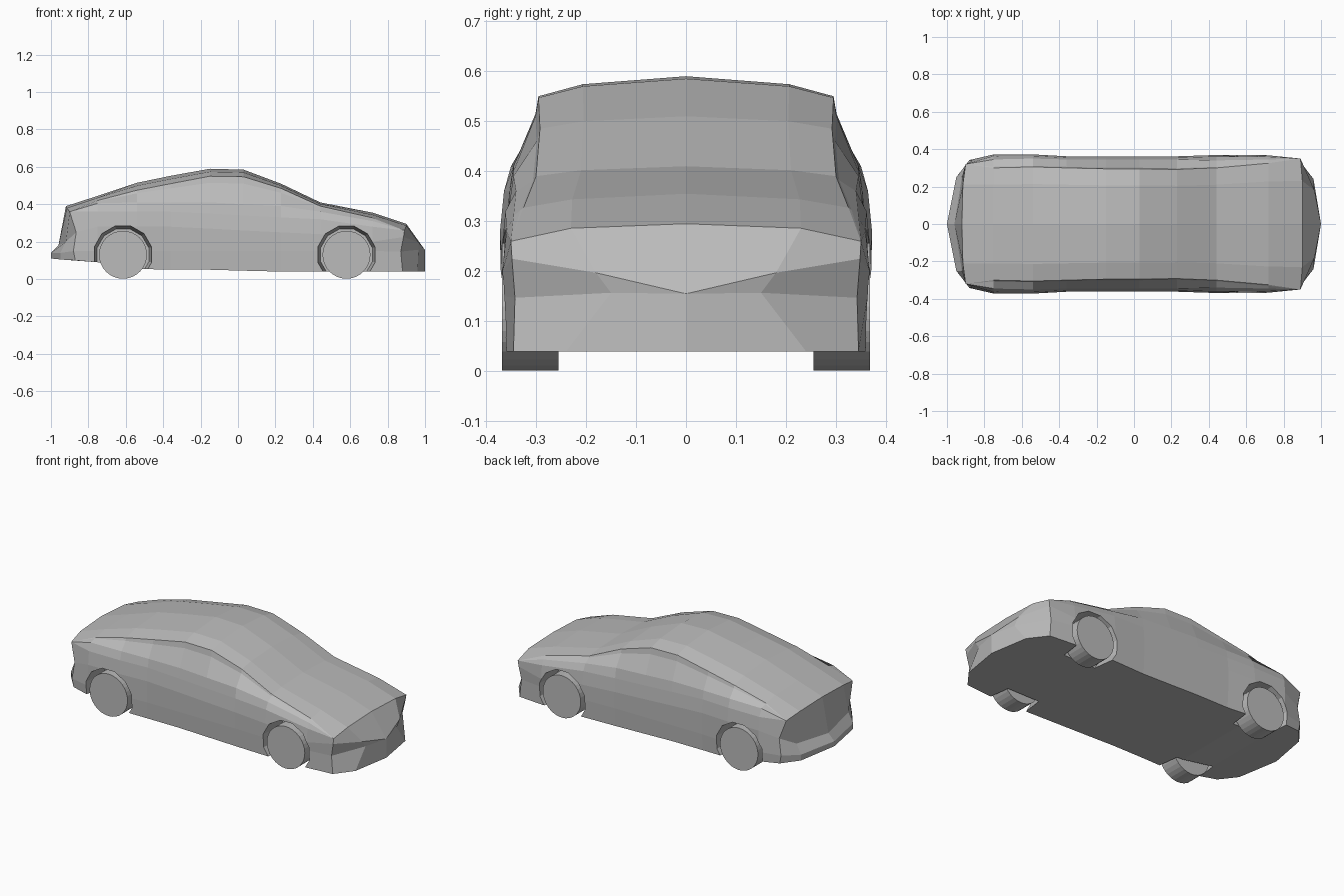
import bpy
import bmesh
from math import radians
from mathutils import Matrix, Vector

cube = bpy.data.objects.get("Cube")
if cube:
    bpy.data.objects.remove(cube)

grey = bpy.data.materials.new("plain grey")
grey.use_nodes = True
grey.diffuse_color = (0.5, 0.5, 0.5, 1)
grey.node_tree.nodes["Principled BSDF"].inputs["Base Color"].default_value = (0.5, 0.5, 0.5, 1)


def make_object(name, bm):
    bmesh.ops.recalc_face_normals(bm, faces=bm.faces[:])
    mesh = bpy.data.meshes.new(name)
    bm.to_mesh(mesh)
    bm.free()
    mesh.materials.append(grey)
    obj = bpy.data.objects.new(name, mesh)
    bpy.context.collection.objects.link(obj)
    return obj


def drum(name, x, side, inner, outer, r_in, r_out, segments, spin=0):
    """Round part lying along y, from distance inner to outer on one side."""
    place = (Matrix.Translation((x, side * (inner + outer) / 2, 0.13))
             @ Matrix.Rotation(radians(-90 * side), 4, 'X')
             @ Matrix.Rotation(radians(spin), 4, 'Z'))
    bm = bmesh.new()
    bmesh.ops.create_cone(bm, cap_ends=True, segments=segments, radius1=r_in,
                          radius2=r_out, depth=outer - inner, matrix=place)
    return make_object(name, bm)


def section(x, floor, width, shoulder, belt_y, belt_z, edge_y, edge_z, top):
    """Half cross-section from the floor centre up to the roof centre."""
    outline = [(0, floor), (0.24, floor), (width - 0.006, floor), (width, 0.15),
               (width + 0.002, shoulder - 0.08), (width - 0.006, shoulder),
               (belt_y, belt_z),
               (edge_y + 0.006, edge_z - 0.25 * (edge_z - belt_z)),
               (edge_y, edge_z), (edge_y * 0.7, top - 0.4 * (top - edge_z)), (0, top)]
    return [Vector((x, y, z)) for y, z in outline]


def end_section(floor_pts, low, up, corner, mid, centre):
    """End outline whose upper side rows meet in one corner."""
    return [Vector(p) for p in floor_pts + [low, up] + [corner] * 4 + [mid, centre]]


# Body sections, tail to nose
tail = end_section([(-1, 0, 0.11), (-0.95, 0.25, 0.105), (-0.87, 0.34, 0.10)],
                   (-0.88, 0.342, 0.15), (-0.865, 0.338, 0.25),
                   (-0.90, 0.32, 0.36), (-0.915, 0.21, 0.38), (-0.92, 0, 0.39))
nose = end_section([(1, 0, 0.04), (0.96, 0.24, 0.04), (0.88, 0.345, 0.04)],
                   (0.87, 0.342, 0.147), (0.885, 0.348, 0.225),
                   (0.89, 0.35, 0.26), (0.90, 0.23, 0.286), (0.90, 0, 0.295))
stations = [
    (-0.75, 0.09, 0.370, 0.36, 0.345, 0.405, 0.300, 0.420, 0.445),
    (-0.54, 0.055, 0.370, 0.36, 0.350, 0.41, 0.305, 0.475, 0.515),
    (-0.36, 0.05, 0.360, 0.36, 0.345, 0.41, 0.300, 0.510, 0.552),
    (-0.15, 0.05, 0.360, 0.35, 0.345, 0.41, 0.295, 0.550, 0.590),
    (0.03, 0.045, 0.360, 0.34, 0.345, 0.40, 0.295, 0.547, 0.585),
    (0.23, 0.04, 0.360, 0.33, 0.345, 0.39, 0.292, 0.485, 0.510),
    (0.44, 0.04, 0.367, 0.32, 0.340, 0.36, 0.300, 0.390, 0.410),
    (0.72, 0.04, 0.365, 0.28, 0.345, 0.31, 0.325, 0.327, 0.355),
]

bm = bmesh.new()


def skin(rows):
    for a, b in zip(rows, rows[1:]):
        for i in range(len(a) - 1):
            bm.faces.new((a[i], a[i + 1], b[i + 1], b[i]))


rings = [[bm.verts.new(p) for p in ring]
         for ring in [tail] + [section(*s) for s in stations] + [nose]]
skin(rings)

# Bumper faces: low and high rows between the floor and the top edge
tail_rows = [[(-1, 0, 0.14), (-0.95, 0.25, 0.14)], [(-0.96, 0, 0.18), (-0.92, 0.25, 0.2)]]
nose_rows = [[(1, 0, 0.155), (0.965, 0.15, 0.157)], [(1, 0, 0.155), (0.965, 0.18, 0.197)]]
for ring, rows in ((rings[0], tail_rows), (rings[-1], nose_rows)):
    low, up = [[bm.verts.new(p) for p in row] for row in rows]
    skin([ring[:3], low + [ring[3]], up + [ring[4]], [ring[10], ring[9], ring[8]]])

bmesh.ops.remove_doubles(bm, verts=bm.verts[:], dist=0.0005)
bmesh.ops.mirror(bm, geom=bm.verts[:] + bm.edges[:] + bm.faces[:], axis='Y', merge_dist=0.0005)
body = make_object("car_body", bm)

# Wheels and flared wheel arches
for x in (-0.615, 0.58):
    for side in (-1, 1):
        name = ("left" if x > 0 else "right") + ("_front" if side < 0 else "_back")
        drum(name + "_wheel", x, side, 0.255, 0.368, 0.128, 0.128, 32)
        cutter = drum("arch_cutter", x, side, 0.235, 0.40, 0.143, 0.163, 12, 15)
        cutter.hide_render = True
        cut = body.modifiers.new("arch", 'BOOLEAN')
        cut.operation = 'DIFFERENCE'
        cut.solver = 'EXACT'
        cut.object = cutter
        bpy.context.view_layer.objects.active = body
        bpy.ops.object.modifier_apply(modifier=cut.name)
        bpy.data.objects.remove(cutter)
